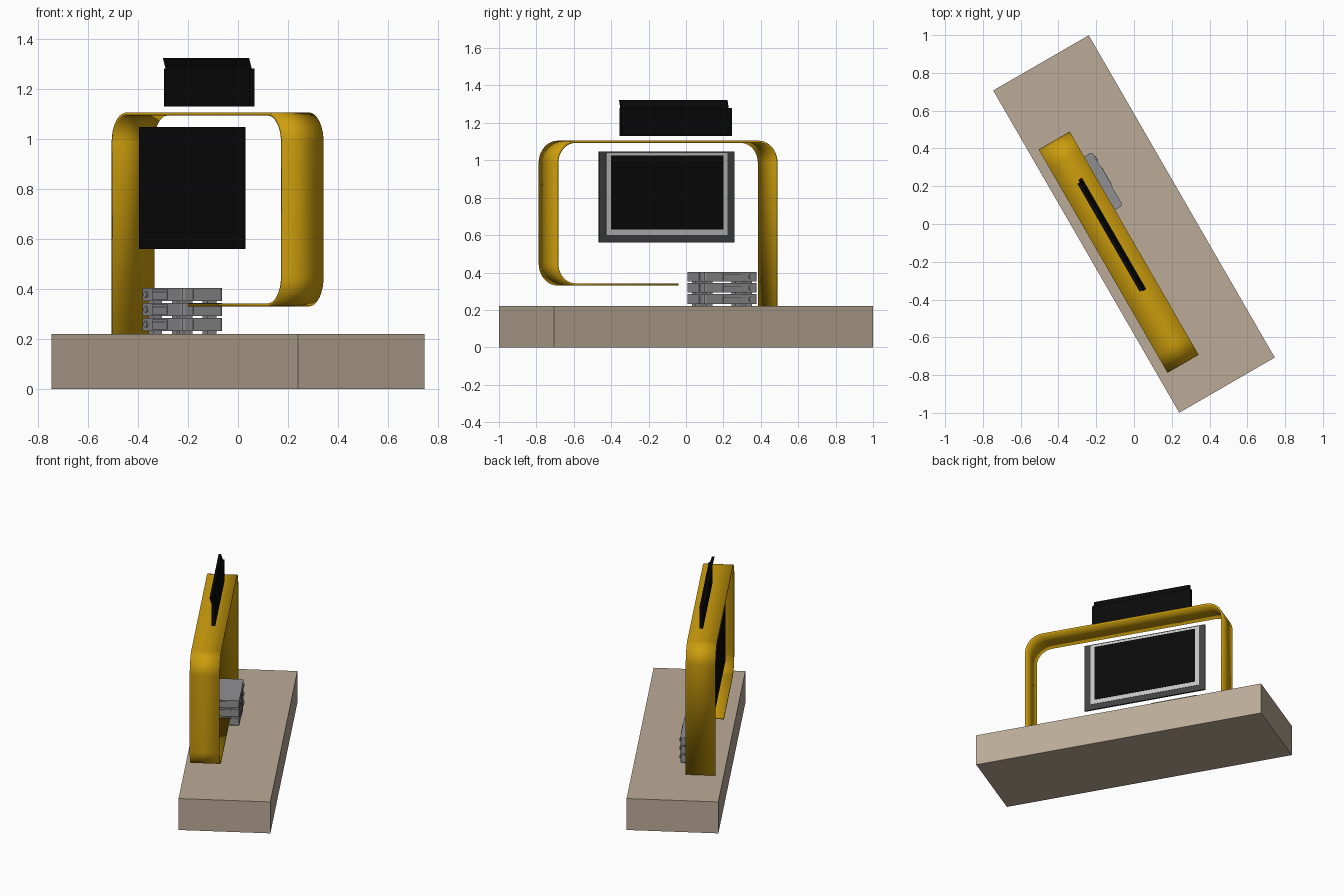
import bpy, bmesh
from math import radians, cos, sin, pi
from mathutils import Matrix, Vector

if "Cube" in bpy.data.objects:
    bpy.data.objects.remove(bpy.data.objects["Cube"], do_unlink=True)

# The whole stand is turned on the floor: local x runs along the base
TURN = Matrix.Rotation(radians(-60), 4, 'Z')


def material(name, r, g, b):
    m = bpy.data.materials.new(name)
    m.use_nodes = True
    m.diffuse_color = (r, g, b, 1)
    bsdf = m.node_tree.nodes["Principled BSDF"]
    bsdf.inputs["Base Color"].default_value = (r, g, b, 1)
    bsdf.inputs["Roughness"].default_value = 0.7
    return m


BEIGE = material("warm beige", 0.50, 0.41, 0.31)
GOLD = material("golden yellow", 0.61, 0.34, 0.004)
BLACK = material("black", 0.003, 0.003, 0.003)
CHARCOAL = material("charcoal", 0.055, 0.055, 0.055)
SILVER = material("light grey", 0.56, 0.56, 0.56)
GREY = material("device grey", 0.28, 0.28, 0.29)


def finish(bm, name, mat):
    bmesh.ops.recalc_face_normals(bm, faces=bm.faces)
    mesh = bpy.data.meshes.new(name)
    bm.to_mesh(mesh)
    bm.free()
    mesh.materials.append(mat)
    obj = bpy.data.objects.new(name, mesh)
    obj.matrix_world = TURN
    bpy.context.collection.objects.link(obj)
    return obj


def box(name, mat, x, y, z, bevel=0):
    """Box from (low, high) ranges on each local axis."""
    bm = bmesh.new()
    bmesh.ops.create_cube(bm, size=1)
    for v in bm.verts:
        v.co = Vector([(r[0] + r[1]) / 2 + c * (r[1] - r[0])
                       for r, c in zip((x, y, z), v.co)])
    if bevel:
        upright = [e for e in bm.edges
                   if abs(e.verts[0].co.z - e.verts[1].co.z) > 0.01]
        bmesh.ops.bevel(bm, geom=upright, offset=bevel, segments=2,
                        profile=0.5, affect='EDGES')
    return finish(bm, name, mat)


def knob(name, mat, x, y, z, radius, depth):
    bm = bmesh.new()
    bmesh.ops.create_cone(bm, cap_ends=True, segments=16, radius1=radius,
                          radius2=radius, depth=depth,
                          matrix=Matrix.Translation((x, y, z))
                          @ Matrix.Rotation(pi / 2, 4, 'X'))
    return finish(bm, name, mat)


# Base block
box("base", BEIGE, (-0.985, 0.985), (-0.292, 0.292), (0, 0.22))

# Bent ribbon arch: up, over, down and back underneath
THICK = 0.012
left, right = -0.594 + THICK / 2, 0.771 - THICK / 2
top, low = 1.105 - THICK / 2, 0.33 + THICK / 2
R = 0.112


def arc(cx, cz, start):
    """Quarter turn, clockwise from the start angle."""
    return [(cx + R * cos(radians(start - a)), cz + R * sin(radians(start - a)))
            for a in range(0, 91, 9)]


path = [(left, 0.22)]
path += arc(left + R, top - R, 180)
path += arc(right - R, top - R, 90)
path += arc(right - R, low + R, 0)
path += [(0.017, low)]

bm = bmesh.new()
rails = [[bm.verts.new((x, y, z)) for x, z in path] for y in (-0.24, -0.05)]
for i in range(len(path) - 1):
    bm.faces.new((rails[0][i], rails[0][i + 1], rails[1][i + 1], rails[1][i]))
ribbon = finish(bm, "ribbon_arch", GOLD)
solid = ribbon.modifiers.new("thickness", 'SOLIDIFY')
solid.thickness = THICK
solid.offset = 0
solid.use_even_offset = True
bpy.ops.object.select_all(action='DESELECT')
ribbon.select_set(True)
bpy.context.view_layer.objects.active = ribbon
bpy.ops.object.shade_smooth_by_angle(angle=radians(30))

# Hanging display: body with stacked front plates
box("screen_body", BLACK, (-0.417, 0.417), (-0.216, -0.207), (0.56, 1.048))
box("screen_bezel", CHARCOAL, (-0.417, 0.417), (-0.207, -0.205), (0.56, 1.047))
box("screen_trim", SILVER, (-0.374, 0.374), (-0.205, -0.203), (0.60, 1.04))
box("screen_panel", BLACK, (-0.347, 0.347), (-0.203, -0.201), (0.63, 1.025))

# Sign board above the arch, with a leaning top strip
box("sign_board", BLACK, (-0.35, 0.331), (-0.139, -0.116), (1.13, 1.28))
strip = box("sign_top", BLACK, (-0.335, 0.325), (-0.141, -0.124), (1.28, 1.322))
for v in strip.data.vertices:
    if v.co.z > 1.3:
        v.co.y -= 0.012

# Stack of three devices with panels on every side
X0, X1, Y0, Y1 = -0.441, -0.115, -0.191, -0.002
for i in range(3):
    z0 = 0.232 + 0.06 * i
    z1 = z0 + 0.052
    mid = (z0 + z1) / 2
    tag = f"device_{i + 1}"
    box(tag, GREY, (X0, X1), (Y0, Y1), (z0, z1), 0.012)
    # Feet
    for fx in (X0 + 0.04, X1 - 0.04):
        for fy in (Y0 + 0.04, Y1 - 0.04):
            box(tag + "_foot", GREY, (fx - 0.02, fx + 0.02),
                (fy - 0.02, fy + 0.02), (z0 - 0.012, z0))
    # Long side panels and knobs
    for face, out in ((Y0, -1), (Y1, 1)):
        y = sorted((face, face + out * 0.004))
        box(tag + "_side_panel", GREY, (X0 + 0.09, X0 + 0.21), y,
            (z0 + 0.006, z1 - 0.006))
        box(tag + "_side_slot", CHARCOAL, (X0 + 0.1, X0 + 0.2),
            sorted((face, face + out * 0.005)), (mid + 0.008, mid + 0.011))
        knob(tag + "_knob", GREY, X0 + 0.04, face + out * 0.003, mid, 0.013, 0.006)
    # End panels
    for face, out in ((X0, -1), (X1, 1)):
        x = sorted((face, face + out * 0.004))
        box(tag + "_end_panel", GREY, x, (Y0 + 0.05, Y1 - 0.05),
            (z0 + 0.006, z1 - 0.006))
